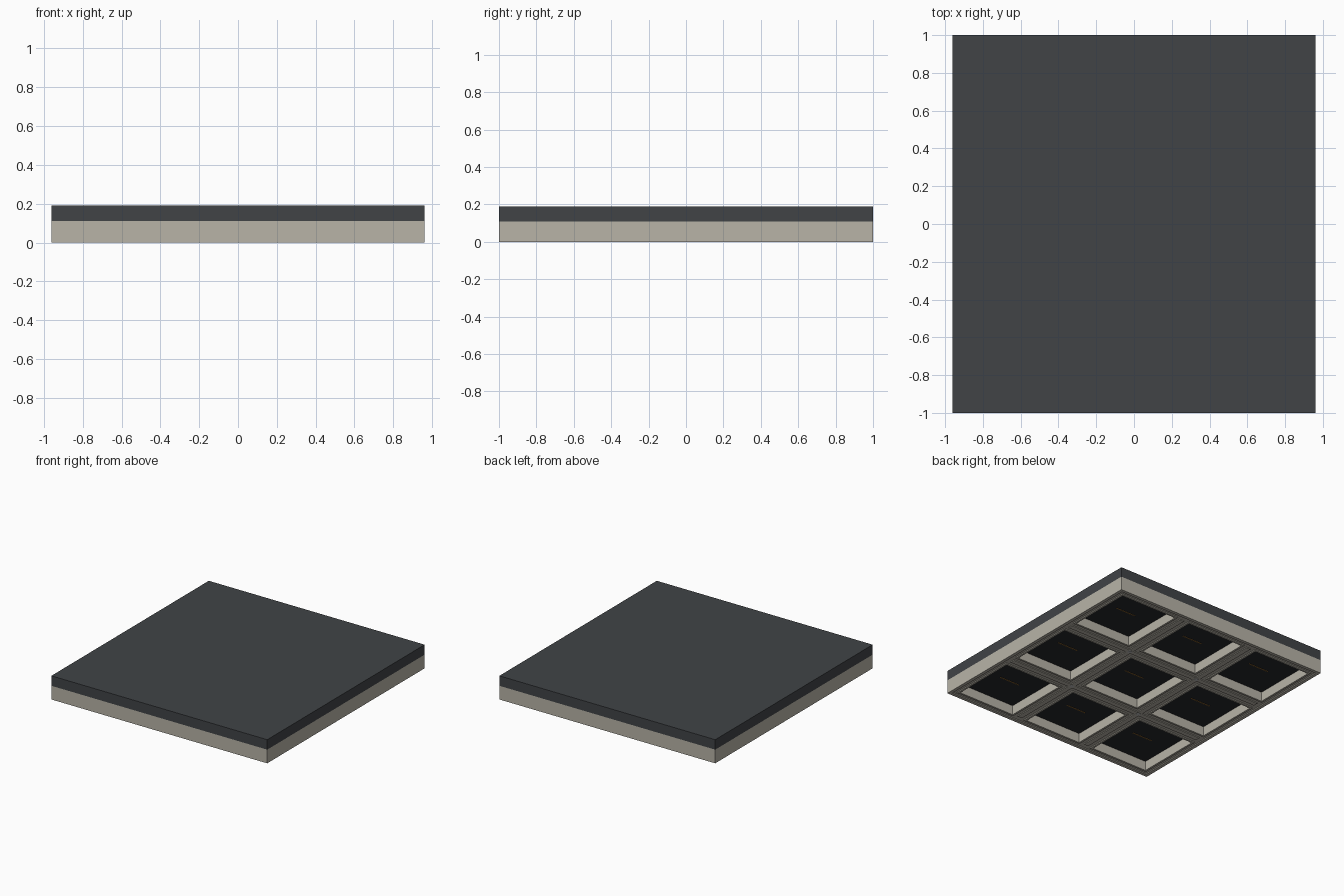
import bpy

if "Cube" in bpy.data.objects:
    bpy.data.objects.remove(bpy.data.objects["Cube"])

W, D = 1.92, 2.0            # overall size
CX, CY = W / 3, D / 3       # coffer cell size
BEAM = 0.136                # beam width
OX, OY = CX - BEAM, CY - BEAM   # coffer opening


def material(name, rgb):
    m = bpy.data.materials.new(name)
    m.diffuse_color = (*rgb, 1)
    m.use_nodes = True
    m.node_tree.nodes["Principled BSDF"].inputs["Base Color"].default_value = m.diffuse_color
    return m


plaster = material("plaster", (0.48, 0.455, 0.39))
slate = material("slate", (0.052, 0.057, 0.062))
black = material("black_panel", (0.018, 0.02, 0.023))
amber = material("amber", (0.28, 0.14, 0.03))
metal = material("metal", (0.5, 0.5, 0.5))


def box(name, x, y, z0, z1, sx, sy, mat):
    bpy.ops.mesh.primitive_cube_add(size=1, location=(x, y, (z0 + z1) / 2))
    o = bpy.context.object
    o.name = name
    o.scale = (sx, sy, z1 - z0)
    bpy.ops.object.transform_apply(location=False, rotation=False, scale=True)
    o.data.materials.append(mat)
    return o


def frame(name, x, y, sx, sy, w, z0, z1, mat):
    """Rectangular ring of four bars, outer size sx by sy."""
    for s in (-1, 1):
        box(name + "_long", x + s * (sx - w) / 2, y, z0, z1, w, sy, mat)
        box(name + "_short", x, y + s * (sy - w) / 2, z0, z1, sx - 2 * w, w, mat)


# Roof slab over the grid
box("top_slab", 0, 0, 0.11, 0.19, W, D, slate)

# Outer rim reaching the ground plane, and the recessed band inside it
RIM = 0.026
frame("outer_rim", 0, 0, W, D, RIM, 0, 0.11, plaster)
frame("rim_band", 0, 0, W - 2 * RIM, D - 2 * RIM, BEAM / 2 - RIM, 0.008, 0.11, plaster)

# Beams between coffers, each with a raised centre fillet
for s in (-1, 1):
    box("long_beam", s * CX / 2, 0, 0.008, 0.11, BEAM, D - BEAM, plaster)
    box("long_beam_fillet", s * CX / 2, 0, 0.002, 0.008, 0.04, D - BEAM, plaster)
for j in (-1, 1):
    for i in (-1, 0, 1):
        box("cross_beam", i * CX, j * CY / 2, 0.008, 0.11, OX, BEAM, plaster)
        fl = CX - 0.04 if i == 0 else CX - 0.02 - BEAM / 2
        fx = i * (CX - (BEAM / 2 - 0.02) / 2)
        box("cross_beam_fillet", fx, j * CY / 2, 0.002, 0.008, fl, 0.04, plaster)

# Coffers: dark panel, thin amber slot and a lip round the opening
for i in (-1, 0, 1):
    for j in (-1, 0, 1):
        x, y = i * CX, j * CY
        box("coffer_panel", x, y, 0.076, 0.11, OX, OY, black)
        box("coffer_slot", x, y, 0.073, 0.076, 0.18, 0.008, amber)
        frame("coffer_lip", x, y, OX + 0.032, OY + 0.032, 0.016, 0, 0.008, plaster)

# Small round bosses at the beam crossings
for sx in (-1, 1):
    for sy in (-1, 1):
        bpy.ops.mesh.primitive_cylinder_add(vertices=16, radius=0.017, depth=0.008,
                                            location=(sx * CX / 2, sy * CY / 2, 0.004))
        o = bpy.context.object
        o.name = "crossing_boss"
        o.data.materials.append(metal)
        bpy.ops.object.shade_smooth_by_angle()
